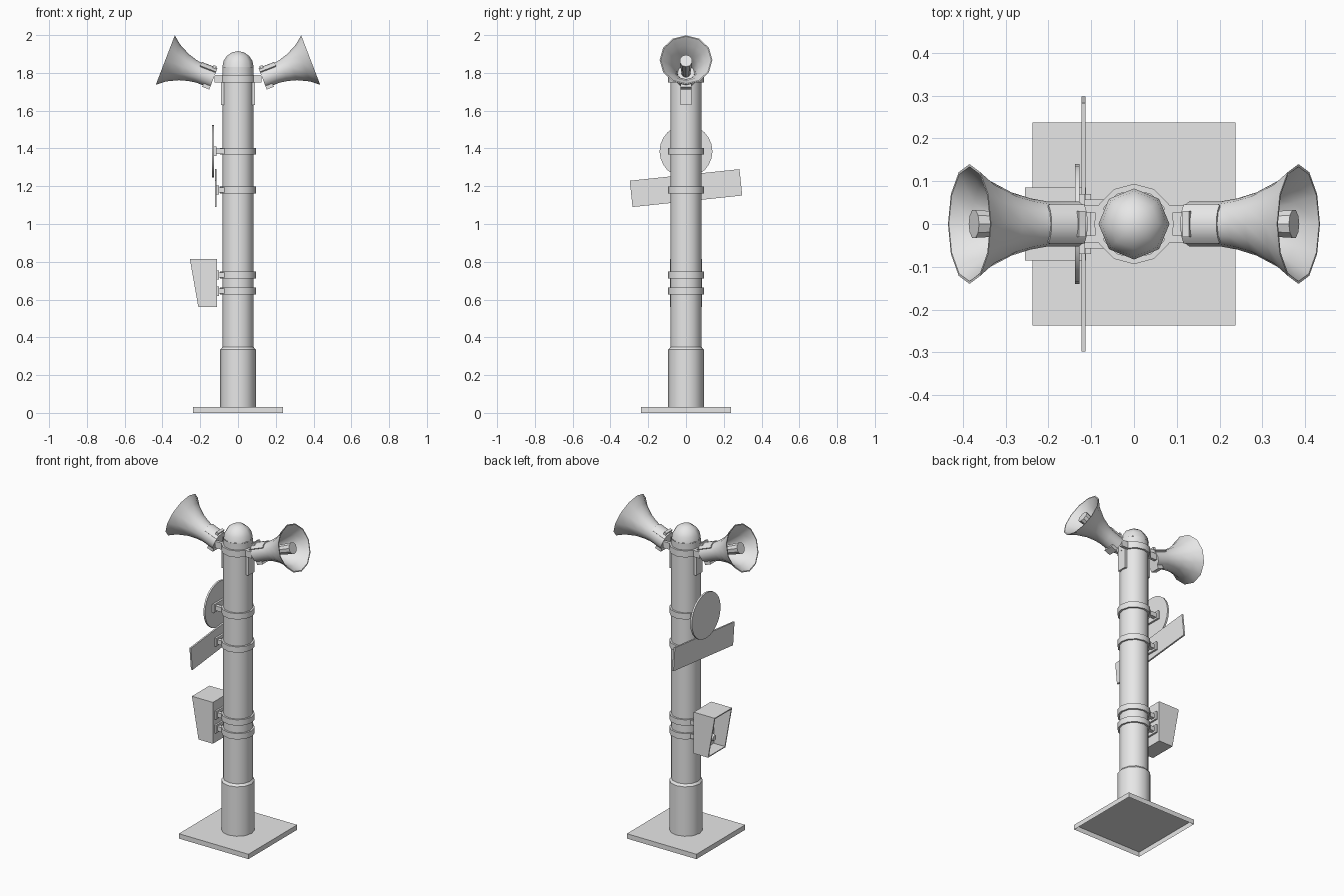
import bpy, bmesh
from math import cos, sin, pi, tau, radians
from mathutils import Matrix, Vector

if "Cube" in bpy.data.objects:
    bpy.data.objects.remove(bpy.data.objects["Cube"], do_unlink=True)

GREY = (0.8, 0.8, 0.8, 1)
metal = bpy.data.materials.new("plain grey")
metal.use_nodes = True
metal.diffuse_color = GREY
metal.node_tree.nodes["Principled BSDF"].inputs["Base Color"].default_value = GREY


def finish(name, bm, matrix=None, smooth=None):
    """Turn a bmesh into a named object with the shared material."""
    bmesh.ops.recalc_face_normals(bm, faces=bm.faces)
    if matrix:
        bm.transform(matrix)
    mesh = bpy.data.meshes.new(name)
    bm.to_mesh(mesh)
    bm.free()
    mesh.materials.append(metal)
    obj = bpy.data.objects.new(name, mesh)
    bpy.context.collection.objects.link(obj)
    if smooth:
        bpy.ops.object.select_all(action='DESELECT')
        obj.select_set(True)
        bpy.context.view_layer.objects.active = obj
        bpy.ops.object.shade_smooth_by_angle(angle=radians(smooth))
    return obj


def lathe(name, profile, sides=12, matrix=None, closed=False, arc=tau, smooth=35):
    """Turn (radius, height) points around z; a partial arc is centred on +x."""
    bm = bmesh.new()
    full = arc == tau
    count = sides if full else sides + 1
    start = 0 if full else -arc / 2
    rings = []
    for r, z in profile:
        if r == 0:
            rings.append([bm.verts.new((0, 0, z))] * count)
        else:
            angles = [start + arc * i / sides for i in range(count)]
            rings.append([bm.verts.new((r * cos(a), r * sin(a), z)) for a in angles])
    pairs = list(zip(rings, rings[1:])) + ([(rings[-1], rings[0])] if closed else [])
    for low, high in pairs:
        for i in range(sides):
            j = (i + 1) % count
            bm.faces.new(dict.fromkeys((low[i], low[j], high[j], high[i])))
    if not full:
        for i in (0, -1):
            bm.faces.new([ring[i] for ring in rings])
    return finish(name, bm, matrix, smooth)


def box(name, low, high, matrix=None):
    """Box between two opposite corners."""
    low, high = Vector(low), Vector(high)
    bm = bmesh.new()
    bmesh.ops.create_cube(bm, size=1)
    for v in bm.verts:
        v.co = [(a + b) / 2 + c * (b - a) for a, b, c in zip(low, high, v.co)]
    return finish(name, bm, matrix)


# Base plate, open underneath
bm = bmesh.new()
bmesh.ops.create_cube(bm, size=1)
bottom = [f for f in bm.faces if f.normal.z < -0.5]
bmesh.ops.delete(bm, geom=bottom, context='FACES_ONLY')
plate = Matrix.Translation((0, 0, 0.015)) @ Matrix.Diagonal((0.475, 0.475, 0.03, 1))
finish("base_plate", bm, plate)

# Pole, foot sleeve and domed cap
lathe("foot_sleeve", [(0.094, 0.03), (0.094, 0.335), (0.083, 0.348)])
lathe("pole", [(0.083, 0.03), (0.083, 1.83)])
dome = [(0.083 * cos(a), 1.83 + 0.085 * sin(a)) for a in (0, pi / 8, pi / 4, pi * 3 / 8)]
lathe("pole_cap", dome + [(0, 1.915)], sides=8, smooth=50)


def clamp(name, z, half=0.018):
    """Band around the pole."""
    lathe(name, [(0.08, z - half), (0.094, z - half), (0.094, z + half), (0.08, z + half)], closed=True)


# Bands and brackets for the signs and the call box
for part, z, back in (("disc_sign", 1.385, -0.127), ("board_sign", 1.18, -0.113),
                      ("box_upper", 0.73, -0.113), ("box_lower", 0.645, -0.113)):
    clamp(part + "_band", z)
    box(part + "_bracket_plate", (back, -0.07, z - 0.025), (back + 0.012, 0.07, z + 0.025))
    for y in (-0.045, 0.045):
        box(part + "_bracket_arm", (back + 0.005, y - 0.012, z - 0.014), (-0.07, y + 0.012, z + 0.014))

# Round sign
facing_left = Matrix.Rotation(-pi / 2, 4, 'Y')
disc = [(0, 0), (0.14, 0), (0.14, 0.011), (0, 0.011)]
lathe("disc_sign", disc, 24, Matrix.Translation((-0.127, 0, 1.385)) @ facing_left)

# Tilted board sign
tilt = Matrix.Translation((-0.118, 0, 1.19)) @ Matrix.Rotation(radians(6), 4, 'X')
box("board_sign", (-0.005, -0.292, -0.07), (0.005, 0.292, 0.07), tilt)

# Call box: tapered housing with a recessed front and a push button
bm = bmesh.new()
bmesh.ops.create_cube(bm, size=1)
for v in bm.verts:
    top = v.co.z > 0
    front = -0.255 if top else -0.21
    v.co = (front if v.co.x < 0 else -0.112, 0.17 * v.co.y, 0.815 if top else 0.56)
bm.normal_update()
face = min(bm.faces, key=lambda f: f.calc_center_median().x)
bmesh.ops.inset_region(bm, faces=[face], thickness=0.01)
recess = bmesh.ops.extrude_discrete_faces(bm, faces=[face])["faces"][0]
for v in recess.verts:
    v.co.x = -0.135
finish("call_box", bm)
button = [(0, 0), (0.022, 0), (0.022, 0.05), (0.016, 0.06), (0, 0.06)]
lathe("call_button", button, 10, Matrix.Translation((-0.135, 0, 0.645)) @ facing_left)

# Two loudspeaker horns on opposite sides
clamp("horn_band", 1.77, 0.02)
axis = Vector((0.933, 0, 0.359)).normalized()
up = Vector((-axis.z, 0, axis.x))
aim = Matrix((up, axis.cross(up), axis)).transposed().to_4x4()
aim.translation = (0.13, 0, 1.77)
outer = [(0, 0), (0.053, 0), (0.053, 0.08), (0.06, 0.12), (0.074, 0.168),
         (0.105, 0.23), (0.14, 0.273)]
inner = [(0.134, 0.273), (0.1, 0.23), (0.068, 0.168), (0.052, 0.12), (0.045, 0.08), (0, 0.08)]
for side, turn in (("left", 0), ("right", pi)):
    spin = Matrix.Rotation(turn, 4, 'Z')
    place = spin @ aim
    lathe(side + "_horn_bell", outer + inner, 12, place, smooth=40)
    lathe(side + "_horn_throat", [(0.024, 0.08), (0.034, 0.262), (0, 0.262)], 10, place)
    strap = [(0.05, 0.0), (0.06, 0.0), (0.06, 0.09), (0.05, 0.09)]
    lathe(side + "_horn_strap", strap, 6, place, closed=True, arc=radians(100))
    # Handle on the strap and small foot below it
    box(side + "_horn_handle", (0.05, -0.03, 0.008), (0.067, 0.03, 0.024), place)
    box(side + "_horn_foot", (-0.062, -0.03, 0.0), (-0.04, 0.03, 0.04), place)
    # Mounting plate and arms on the pole
    box(side + "_mount_plate", (0.07, -0.03, 1.63), (0.091, 0.03, 1.79), spin)
    for y in (-0.036, 0.036):
        box(side + "_mount_arm", (0.07, y - 0.009, 1.75), (0.125, y + 0.009, 1.79), spin)
